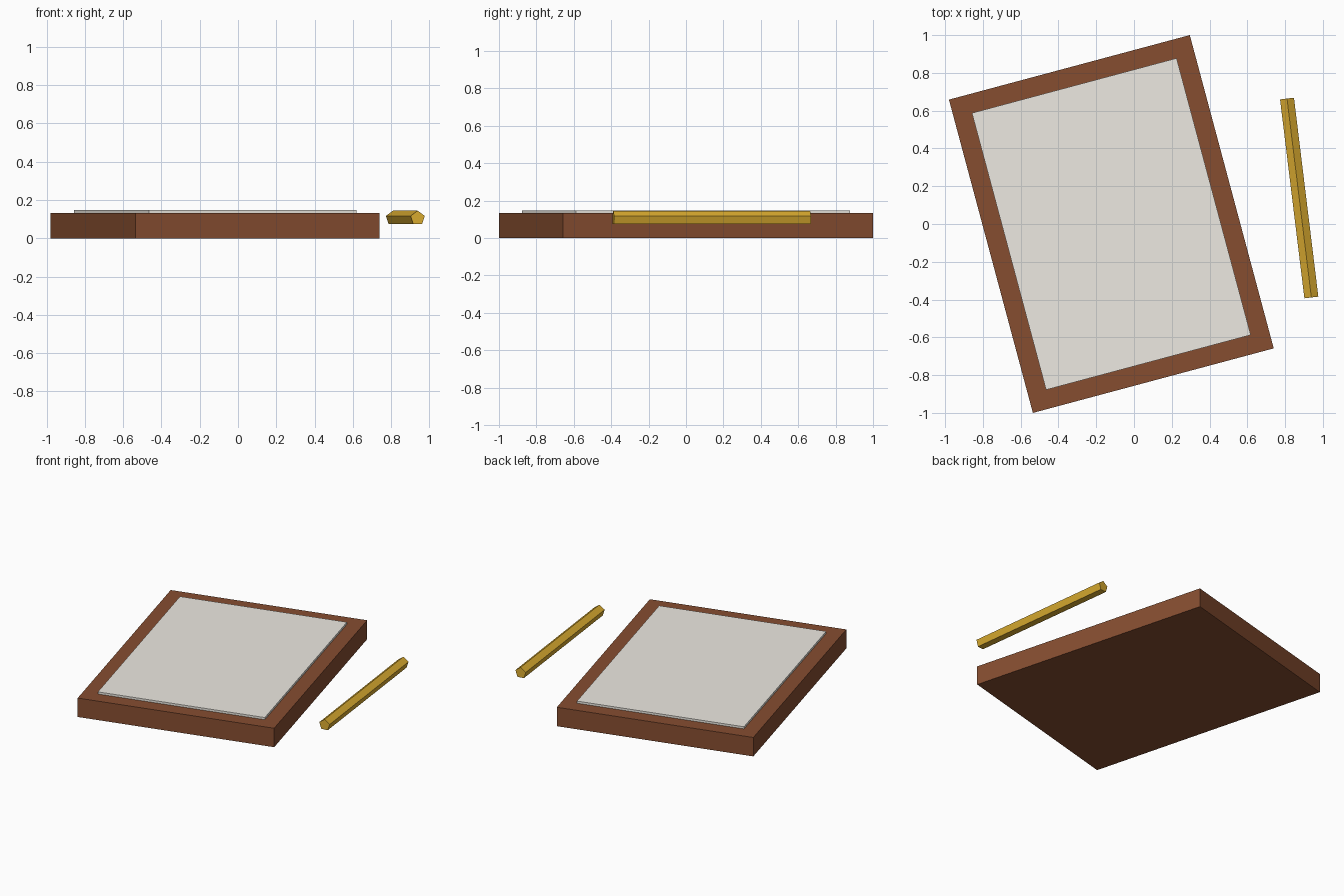
import bpy
from math import radians, atan2, pi
from mathutils import Vector

if "Cube" in bpy.data.objects:
    bpy.data.objects.remove(bpy.data.objects["Cube"])


def paint(obj, name, color):
    mat = bpy.data.materials.new(name)
    mat.diffuse_color = (*color, 1)
    mat.use_nodes = True
    mat.node_tree.nodes["Principled BSDF"].inputs["Base Color"].default_value = mat.diffuse_color
    obj.data.materials.append(mat)


def slab(name, width, length, z0, z1, color):
    # flat box sharing the board's centre and turn
    bpy.ops.mesh.primitive_cube_add(size=1, location=(-0.12, 0, (z0 + z1) / 2),
                                    rotation=(0, 0, radians(15)))
    obj = bpy.context.object
    obj.name = name
    obj.scale = (width, length, z1 - z0)
    paint(obj, name + "_colour", color)


# wooden board with a sheet lying on it
slab("board", 1.32, 1.717, 0, 0.132, (0.24, 0.075, 0.03))
slab("paper", 1.122, 1.517, 0.132, 0.147, (0.85, 0.82, 0.76))

# five-sided pencil, one ridge pointing up
back, front = Vector((0.81, 0.664, 0.105)), Vector((0.939, -0.389, 0.105))
axis = back - front
bpy.ops.mesh.primitive_cylinder_add(vertices=5, radius=0.039, depth=axis.length,
                                    location=(back + front) / 2,
                                    rotation=(-pi / 2, pi, atan2(axis.y, axis.x) - pi / 2))
pencil = bpy.context.object
pencil.name = "pencil"
# make sure the ridge is on top
bpy.context.view_layer.update()
heights = [(pencil.matrix_world @ v.co).z - 0.105 for v in pencil.data.vertices]
if max(heights) < -min(heights):
    for v in pencil.data.vertices:
        v.co.x, v.co.y = -v.co.x, -v.co.y
paint(pencil, "pencil_colour", (0.72, 0.42, 0.03))
